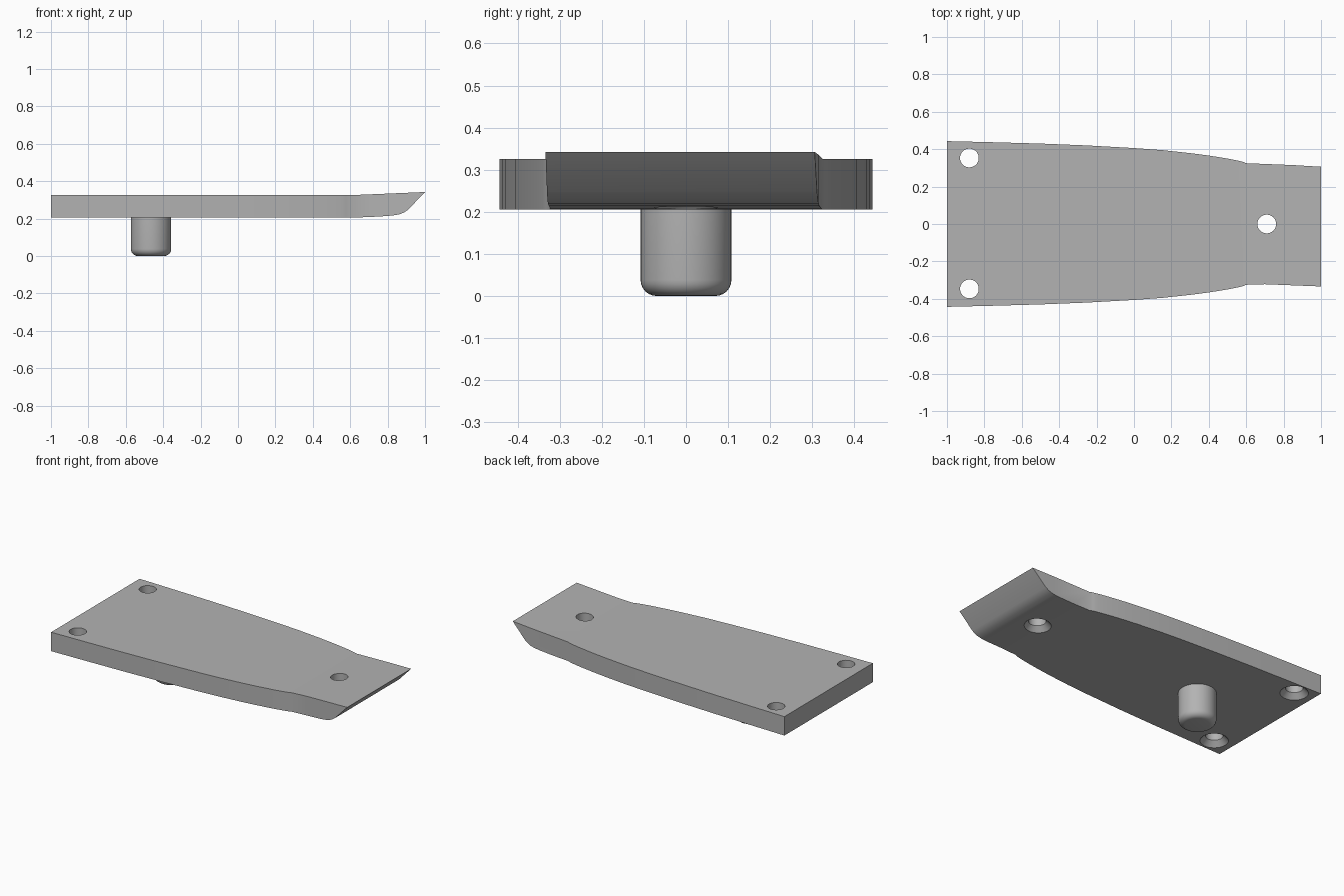
import bpy, bmesh, math

cube = bpy.data.objects.get("Cube")
if cube:
    bpy.data.objects.remove(cube, do_unlink=True)

grey = bpy.data.materials.new("plain grey")
grey.use_nodes = True
grey.diffuse_color = (0.45, 0.45, 0.45, 1)
grey.node_tree.nodes["Principled BSDF"].inputs["Base Color"].default_value = grey.diffuse_color

BOTTOM, TOP = 0.205, 0.325


def make_object(name, bm):
    bmesh.ops.recalc_face_normals(bm, faces=bm.faces)
    mesh = bpy.data.meshes.new(name)
    bm.to_mesh(mesh)
    bm.free()
    mesh.materials.append(grey)
    obj = bpy.data.objects.new(name, mesh)
    bpy.context.collection.objects.link(obj)
    return obj


def prism(name, points, shift):
    """Extrude a closed polygon along a vector."""
    bm = bmesh.new()
    face = bm.faces.new([bm.verts.new(p) for p in points])
    grown = bmesh.ops.extrude_face_region(bm, geom=[face])["geom"]
    verts = [v for v in grown if isinstance(v, bmesh.types.BMVert)]
    bmesh.ops.translate(bm, verts=verts, vec=shift)
    return make_object(name, bm)


def lathe(name, profile, x, y, sides=48):
    """Revolve (radius, height) points around a vertical axis."""
    bm = bmesh.new()
    rings = []
    for r, z in profile:
        angles = [math.tau * i / sides for i in range(sides)]
        rings.append([bm.verts.new((x + r * math.cos(a), y + r * math.sin(a), z)) for a in angles])
    for low, high in zip(rings, rings[1:]):
        for i in range(sides):
            j = (i + 1) % sides
            bm.faces.new((low[i], low[j], high[j], high[i]))
    bm.faces.new(rings[0])
    bm.faces.new(rings[-1])
    return make_object(name, bm)


def cut(obj, tool, operation):
    mod = obj.modifiers.new("cut", "BOOLEAN")
    mod.operation, mod.solver, mod.object = operation, "EXACT", tool
    bpy.context.view_layer.objects.active = obj
    bpy.ops.object.modifier_apply(modifier=mod.name)
    bpy.data.objects.remove(tool, do_unlink=True)


def smooth(obj):
    bpy.ops.object.select_all(action="DESELECT")
    obj.select_set(True)
    bpy.context.view_layer.objects.active = obj
    bpy.ops.object.shade_smooth_by_angle(angle=math.radians(30))


# Plate outline: bowed long sides, then a narrow, slightly skewed tongue
side = [(-1, .443), (-.75, .437), (-.5, .430), (-.25, .420), (0, .406), (.15, .395),
        (.3, .379), (.4, .366), (.5, .350), (.55, .340), (.58, .333), (.6, .325)]
outline = [(x, -y, 0) for x, y in side]
outline += [(.7, -.322, 0), (1, -.334, 0), (1, .306, 0), (.85, .315, 0)]
outline += [(x, y, 0) for x, y in reversed(side)]
plate = prism("plate", outline, (0, 0, 1))

# Side profile: rising top and curved, bevelled underside at the tip
profile = [(-1.1, BOTTOM), (.6, BOTTOM), (.7, .208), (.8, .214), (.845, .219), (.87, .225),
           (.89, .234), (.91, .248), (1, .342), (.6, TOP), (-1.1, TOP)]
cut(plate, prism("side_profile", [(x, -1, z) for x, z in profile], (0, 2, 0)), "INTERSECT")

# Screw holes, countersunk from below
hole = [(.084, BOTTOM - .004), (.05, BOTTOM + .032), (.05, .5)]
for x, y in [(-.88, .353), (-.88, -.347), (.71, 0)]:
    cut(plate, lathe("screw_hole", hole, x, y), "DIFFERENCE")
smooth(plate)

# Peg with a rounded lower rim
R, ROUND = .108, .038
rim = [math.radians(a) for a in range(0, 91, 15)]
peg_profile = [(R - ROUND + ROUND * math.sin(a), ROUND - ROUND * math.cos(a)) for a in rim]
peg = lathe("peg", peg_profile + [(R, BOTTOM)], -.465, 0)
smooth(peg)
